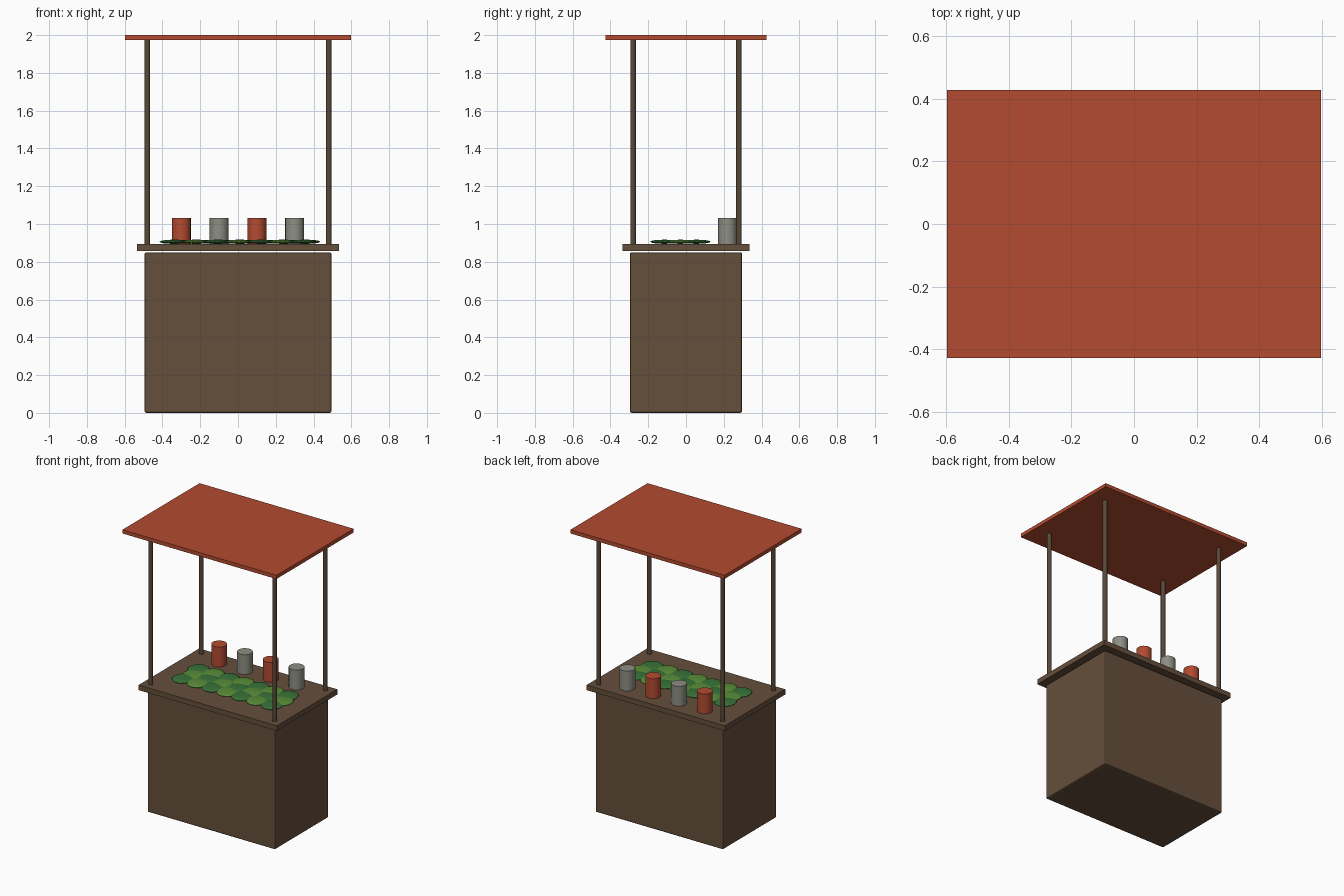
import bpy
import math

cube = bpy.data.objects.get("Cube")
if cube:
    bpy.data.objects.remove(cube, do_unlink=True)


def material(name, rgb):
    m = bpy.data.materials.new(name)
    m.use_nodes = True
    m.diffuse_color = (*rgb, 1)
    m.node_tree.nodes["Principled BSDF"].inputs["Base Color"].default_value = (*rgb, 1)
    return m


wood = material("brown wood", (0.13, 0.08, 0.045))
post_wood = material("dark post wood", (0.10, 0.065, 0.04))
red = material("brick red", (0.45, 0.07, 0.03))
grey = material("warm grey", (0.27, 0.27, 0.23))
light_green = material("light green", (0.10, 0.27, 0.04))
dark_green = material("dark green", (0.04, 0.17, 0.04))


def finish(name, mat, smooth=False):
    ob = bpy.context.object
    ob.name = name
    ob.data.materials.append(mat)
    if smooth:
        bpy.ops.object.shade_smooth_by_angle()
    return ob


def box(name, size, z0, mat, bevel=0):
    bpy.ops.mesh.primitive_cube_add(size=1, location=(0, 0, z0 + size[2] / 2))
    ob = bpy.context.object
    ob.scale = size
    bpy.ops.object.transform_apply(location=False, rotation=False)
    if bevel:
        mod = ob.modifiers.new("soft edges", "BEVEL")
        mod.width = bevel
        mod.segments = 2
    return finish(name, mat)


def cylinder(name, x, y, z0, z1, r, mat, sides):
    bpy.ops.mesh.primitive_cylinder_add(vertices=sides, radius=r, depth=z1 - z0,
                                        location=(x, y, (z0 + z1) / 2))
    return finish(name, mat, True)


# Stall body, counter and canopy
box("stall_body", (0.99, 0.595, 0.85), 0, wood, 0.01)
box("counter_top", (1.07, 0.67, 0.036), 0.858, wood)
box("canopy", (1.194, 0.854, 0.026), 1.974, red)

# Corner posts
for x, side in ((-0.48, "right"), (0.48, "left")):
    for y, end in ((-0.28, "front"), (0.28, "back")):
        cylinder(f"{end}_{side}_post", x, y, 0.89, 1.975, 0.015, post_wood, 16)

# Row of jars in alternating colours
for i in range(4):
    cylinder(f"jar_{i}", -0.3 + 0.2 * i, 0.22, 0.893, 1.033, 0.05, grey if i % 2 else red, 24)

# Leafy produce: flattened overlapping rounds
for row in range(3):
    for col in range(7):
        x = -0.345 + 0.115 * col + 0.02 * (row % 2)
        y = -0.115 + 0.085 * row
        bpy.ops.mesh.primitive_uv_sphere_add(segments=16, ring_count=8, radius=1, location=(x, y, 0.906))
        bpy.context.object.scale = (0.07, 0.075, 0.011)
        finish(f"leaf_{row}_{col}", light_green if (row + col) % 2 else dark_green, True)
